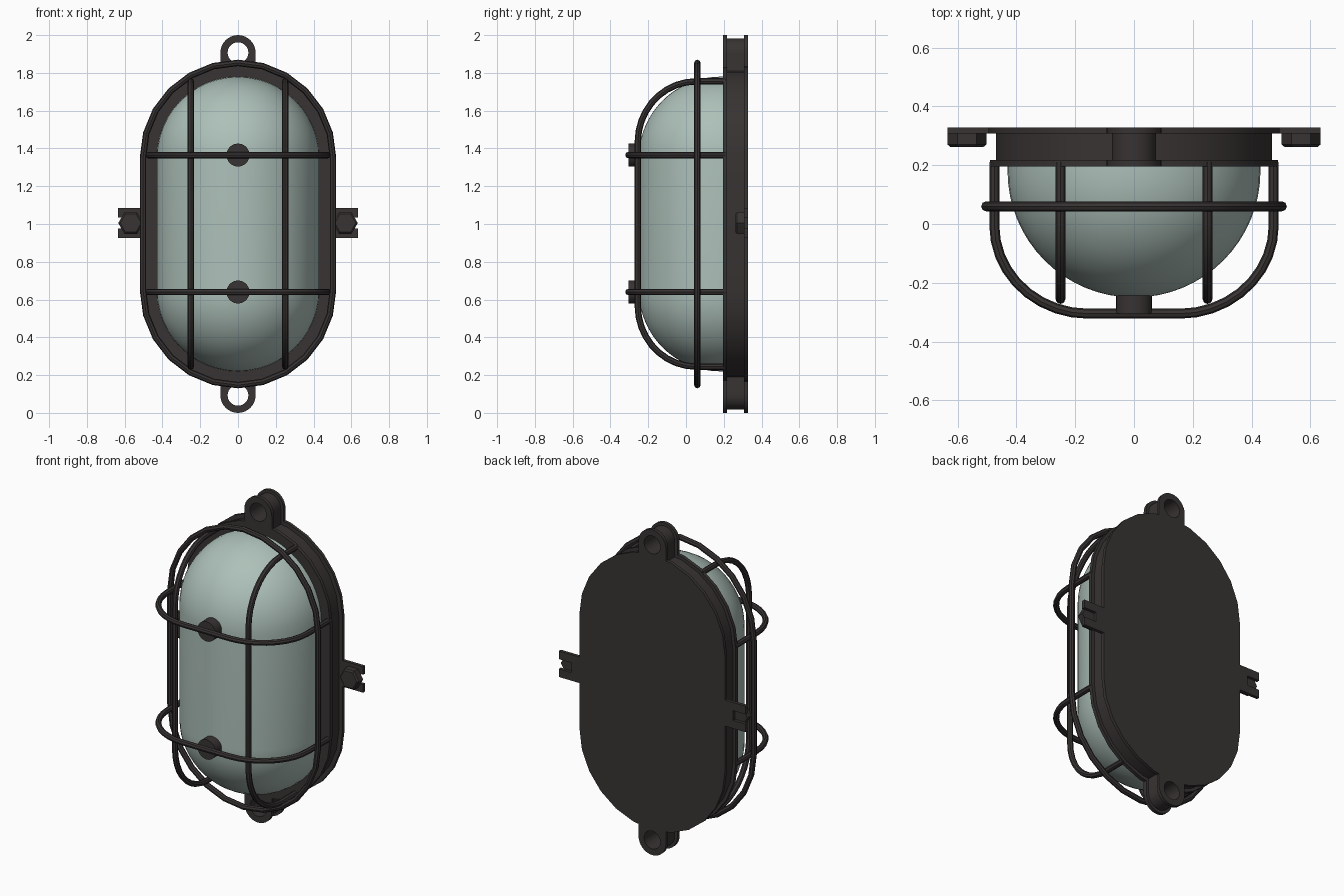
import bpy, bmesh
from math import sin, cos, pi

if "Cube" in bpy.data.objects:
    bpy.data.objects.remove(bpy.data.objects["Cube"], do_unlink=True)


def material(name, rgb):
    m = bpy.data.materials.new(name)
    m.use_nodes = True
    m.diffuse_color = (*rgb, 1)
    m.node_tree.nodes["Principled BSDF"].inputs["Base Color"].default_value = (*rgb, 1)
    return m


dark = material("dark iron", (0.04, 0.033, 0.033))
frosted = material("frosted glass", (0.42, 0.53, 0.485))
MID, HALF = 1.0, 0.35      # centre height, half length of the straight sides


def finish(obj, mat):
    obj.data.materials.clear()
    obj.data.materials.append(mat)
    bpy.ops.object.select_all(action='DESELECT')
    obj.select_set(True)
    bpy.context.view_layer.objects.active = obj
    bpy.ops.object.shade_smooth_by_angle(angle=pi / 5)


def loft(name, rings, mat, closed=False):
    """Skin a stack of equal-length point rings, capped or joined end to end."""
    bm = bmesh.new()
    loops = [[bm.verts.new(p) for p in ring] for ring in rings]
    n = len(loops[0])
    pairs = list(zip(loops, loops[1:]))
    if closed:
        pairs.append((loops[-1], loops[0]))
    for a, b in pairs:
        for i in range(n):
            j = (i + 1) % n
            bm.faces.new((a[i], a[j], b[j], b[i]))
    if not closed:
        bm.faces.new(loops[0])
        bm.faces.new(loops[-1])
    bmesh.ops.remove_doubles(bm, verts=bm.verts, dist=0.0005)
    bmesh.ops.recalc_face_normals(bm, faces=bm.faces)
    mesh = bpy.data.meshes.new(name)
    bm.to_mesh(mesh)
    bm.free()
    obj = bpy.data.objects.new(name, mesh)
    bpy.context.collection.objects.link(obj)
    finish(obj, mat)


def stadium(r, y, n=12):
    pts = []
    for start, shift in ((0, HALF), (pi, -HALF)):
        for i in range(n + 1):
            a = start + pi * i / n
            pts.append((r * cos(a), y, MID + shift + r * sin(a)))
    return pts


def circle(x, z, r, y, n):
    return [(x + r * cos(2 * pi * i / n), y, z + r * sin(2 * pi * i / n)) for i in range(n)]


def rod(name, pts, cyclic=False):
    curve = bpy.data.curves.new(name, 'CURVE')
    curve.dimensions = '3D'
    curve.bevel_depth = 0.017
    curve.bevel_resolution = 2
    curve.use_fill_caps = True
    sp = curve.splines.new('POLY')
    sp.points.add(len(pts) - 1)
    for p, co in zip(sp.points, pts):
        p.co = (*co, 1)
    sp.use_cyclic_u = cyclic
    obj = bpy.data.objects.new(name, curve)
    bpy.context.collection.objects.link(obj)
    bpy.ops.object.select_all(action='DESELECT')
    obj.select_set(True)
    bpy.context.view_layer.objects.active = obj
    bpy.ops.object.convert(target='MESH')
    finish(bpy.context.view_layer.objects.active, dark)


def hoop(width, front, rx, ry, n=9):
    """U-shaped path as (across, y) pairs with rounded corners."""
    side = []
    for i in range(n + 1):
        a = pi / 2 * i / n
        side.append((width - rx + rx * cos(a), front + ry - ry * sin(a)))
    side = [(width, 0.21)] + side
    return side + [(-u, y) for u, y in reversed(side)]


# Housing: recessed wall between a front and a back lip
loft("housing", [stadium(r, y) for r, y in (
    (0.49, 0.195), (0.49, 0.217), (0.47, 0.217),
    (0.47, 0.308), (0.495, 0.308), (0.495, 0.328))], dark)

# Glass dome: half capsule narrowing to a ridge
R, STEPS = 0.43, 16
dome = [stadium(R, 0.205, 24)]
for k in range(STEPS + 1):
    t = pi / 2 * k / STEPS
    dome.append(stadium(max(R * cos(t), 0.004), 0.18 - R * sin(t), 24))
loft("glass_dome", dome, frosted)


# Hanging ears with a through hole, top and bottom
def ear_ring(r, y, s, foot=True, n=32):
    pts = []
    for i in range(n):
        c, d = cos(2 * pi * i / n), sin(2 * pi * i / n)
        if foot and d < -0.01:
            k = 1 / max(abs(c), abs(d))
            x, z = r * c * k, 0.105 * d * k
        else:
            x, z = r * c, r * d
        pts.append((x, y, MID + s * (0.907 + z)))
    return pts


for s, label in ((1, "top"), (-1, "bottom")):
    outer = [ear_ring(r, y, s) for r, y in (
        (0.093, 0.195), (0.093, 0.217), (0.075, 0.217),
        (0.075, 0.308), (0.093, 0.308), (0.093, 0.328))]
    bore = [ear_ring(0.055, y, s, False) for y in (0.328, 0.195)]
    loft(label + "_ear", outer + bore, dark, closed=True)

# Wire guard: ring, two crosswise hoops and two lengthwise hoops
rod("guard_ring", stadium(0.503, 0.06), True)
for z, label in ((1.365, "upper"), (0.64, "lower")):
    rod(label + "_hoop", [(u, y, z) for u, y in hoop(0.475, -0.305, 0.32, 0.3)])
    loft(label + "_boss", [circle(0, z, 0.061, y, 24) for y in (-0.305, -0.22)], dark)
for x, label in ((0.25, "left"), (-0.25, "right")):
    rod(label + "_hoop", [(x, y, MID + u) for u, y in hoop(0.755, -0.255, 0.32, 0.31)])

# Slotted side tabs with hex bolt heads
for s, label in ((1, "left"), (-1, "right")):
    half = [(0.45, 0.08), (0.635, 0.08), (0.635, 0.03), (0.55, 0.03)]
    fork = half + [(x, -z) for x, z in reversed(half)]
    loft(label + "_tab", [[(s * x, y, 1.005 + z) for x, z in fork]
                          for y in (0.308, 0.328)], dark)
    loft(label + "_bolt", [circle(s * 0.568, 1.005, r, y, 6) for r, y in (
        (0.056, 0.262), (0.066, 0.27), (0.066, 0.31))], dark)
